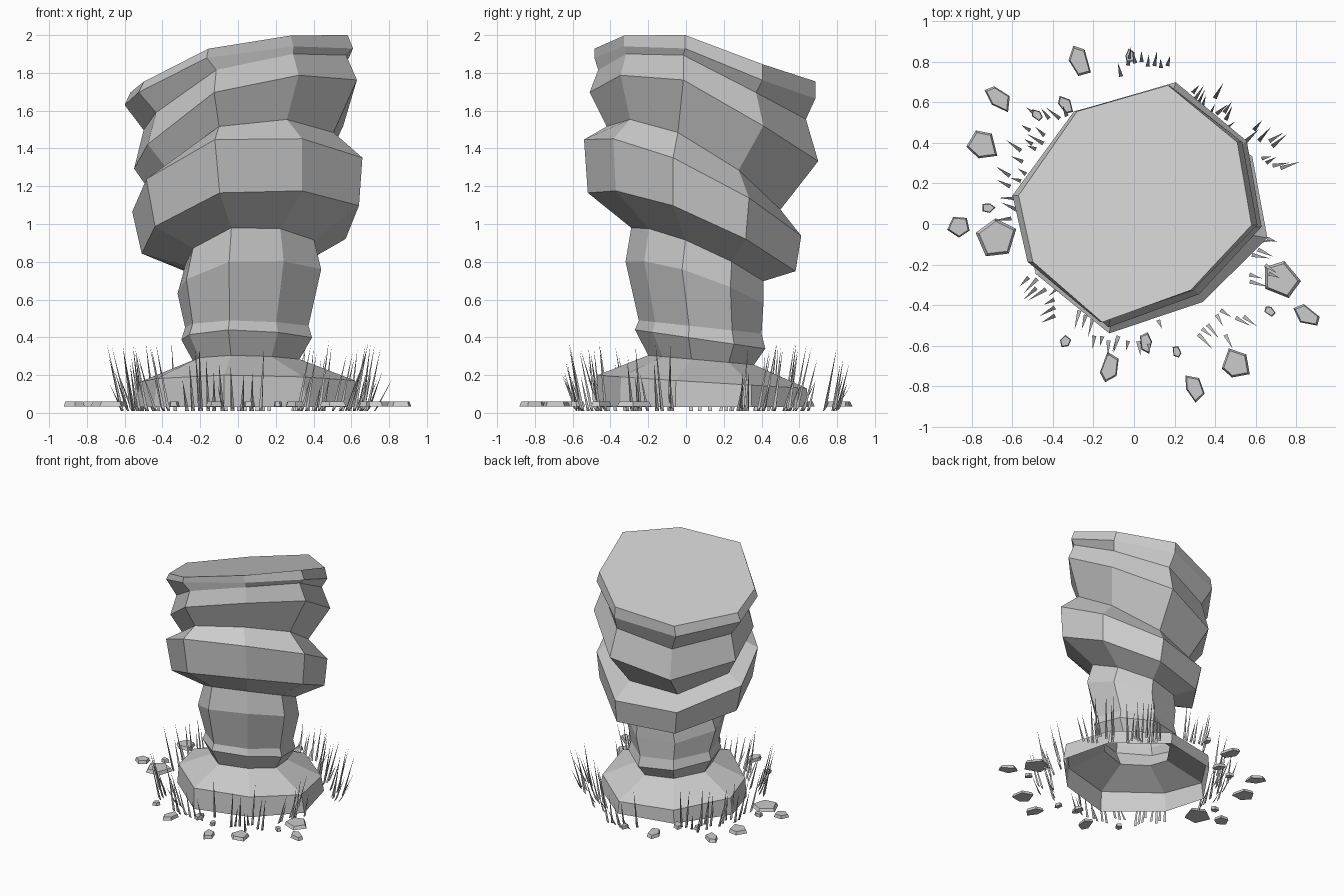
import bpy, math, random

if "Cube" in bpy.data.objects:
    bpy.data.objects.remove(bpy.data.objects["Cube"])

random.seed(4)


def make(name, verts, faces):
    mesh = bpy.data.meshes.new(name)
    mesh.from_pydata(verts, [], faces)
    mesh.update()
    obj = bpy.data.objects.new(name, mesh)
    bpy.context.collection.objects.link(obj)
    return obj


def loft(name, rings, closed_bottom=False):
    """Join closed rings with quads, cap the top and optionally the bottom."""
    n = len(rings[0])
    verts = [v for r in rings for v in r]
    faces = []
    for k in range(len(rings) - 1):
        for i in range(n):
            j = (i + 1) % n
            faces.append((k*n + i, k*n + j, (k+1)*n + j, (k+1)*n + i))
    faces.append(tuple(range((len(rings) - 1) * n, len(rings) * n)))
    if closed_bottom:
        faces.append(tuple(reversed(range(n))))
    return make(name, verts, faces)


# Rock pillar: one irregular octagon, scaled, shifted and tilted at each level
OCT = [(-.30, -1), (.44, -.73), (.95, -.18), (.83, .52),
       (.25, 1), (-.51, .78), (-1, .07), (-.88, -.49)]
SAG = [0, 0, 0, -.05, 0, -.01, 0, -.03]         # drooping corners near the top
# centre x, centre y, radius x, radius y, height, tilt x, tilt y
LEVELS = [
    (.065, .085, .56, .53, .03, 0, 0),          # foot
    (.06, .085, .54, .525, .165, 0, -.035),
    (.05, .08, .29, .28, .28, 0, -.025),        # ankle
    (.055, .075, .355, .345, .39, 0, -.05),
    (.055, .075, .335, .325, .455, 0, -.035),
    (.07, .045, .39, .365, .69, .05, -.125),    # stem
    (.07, .06, .35, .35, .84, .05, -.155),
    (.08, .03, .59, .55, .96, .10, -.235),      # lower overhang
    (.065, .035, .625, .575, 1.195, .11, -.285),
    (.045, .04, .485, .46, 1.30, .145, -.26),   # waist
    (.055, .095, .605, .605, 1.52, .21, -.24),  # upper overhang
    (.05, .085, .55, .55, 1.69, .18, -.18),
    (.02, .10, .62, .585, 1.775, .135, -.145),  # cap slab
    (.02, .10, .59, .585, 1.845, .14, -.125),
]
rings = []
for k, (cx, cy, rx, ry, z, tx, ty) in enumerate(LEVELS):
    spread = .075 if k < 2 else 0               # foot is wider on one diagonal
    droop = 1 if k > 9 else 0
    rings.append([(cx + (u + spread*(u - v))*rx, cy + (v - spread*(u - v))*ry,
                   z + u*tx + v*ty + droop*s) for (u, v), s in zip(OCT, SAG)])
loft("rock_pillar", rings)

# Flat stones scattered on the ground: x, y, radius, width across
STONES = [
    (-.27, .80, .085, .6), (-.67, .62, .08, .6), (-.75, .39, .085, .8),
    (-.865, -.01, .06, .9), (-.67, -.07, .105, .95), (-.34, .59, .055, .6),
    (.72, -.27, .10, .95), (.855, -.45, .07, .65), (.50, -.69, .085, .85),
    (.30, -.81, .085, .55), (.06, -.59, .055, .6), (-.12, -.71, .08, .6),
    (-.02, .83, .035, .7), (-.72, .08, .035, .7), (-.34, -.58, .035, .7),
    (.67, -.43, .035, .6), (.21, -.63, .03, .7), (-.48, .54, .035, .7)]
for k, (x, y, r, w) in enumerate(STONES):
    start = random.uniform(0, 6)
    d = math.atan2(y, x)
    outline = []
    for i in range(5):
        a = start + i * math.tau / 5 + random.uniform(-.2, .2)
        s = r * random.uniform(.9, 1.1)
        p, q = s * math.cos(a), s * w * math.sin(a)
        outline.append((p*math.cos(d) - q*math.sin(d), p*math.sin(d) + q*math.cos(d)))
    loft(f"stone_{k + 1}", [[(x + u*f, y + v*f, z) for u, v in outline]
                            for f, z in ((1, .035), (.85, .06))], True)

# Grass tufts: x, y, blade count; thin three-sided spikes leaning outward
TUFTS = [(.05, .75, 8), (.38, .57, 10), (.64, .36, 9), (.62, -.18, 8),
         (.43, -.50, 8), (.02, -.54, 5), (-.18, -.51, 7), (-.42, -.33, 8),
         (-.60, .13, 5), (-.53, .32, 6), (-.45, .50, 7)]
verts, faces = [], []
for tx, ty, count in TUFTS:
    d = math.atan2(ty, tx)
    for i in range(count):
        along = .26 * ((i + .5) / count - .5)
        out = random.uniform(-.06, .06)
        x = tx + out * math.cos(d) - along * math.sin(d)
        y = ty + out * math.sin(d) + along * math.cos(d)
        h = random.uniform(.14, .38)
        lean = random.uniform(.04, .10)
        a = d + along + random.uniform(-.3, .3)
        b = len(verts)
        for q in range(3):
            t = a + q * math.tau / 3
            verts.append((x + .012*math.cos(t), y + .012*math.sin(t),
                          .01 + .02 * math.cos(t - a) ** 2 * (q == 0)))
        verts.append((x + lean*math.cos(a), y + lean*math.sin(a), h))
        faces += [(b, b+1, b+3), (b+1, b+2, b+3), (b+2, b, b+3)]
make("grass_blades", verts, faces)
